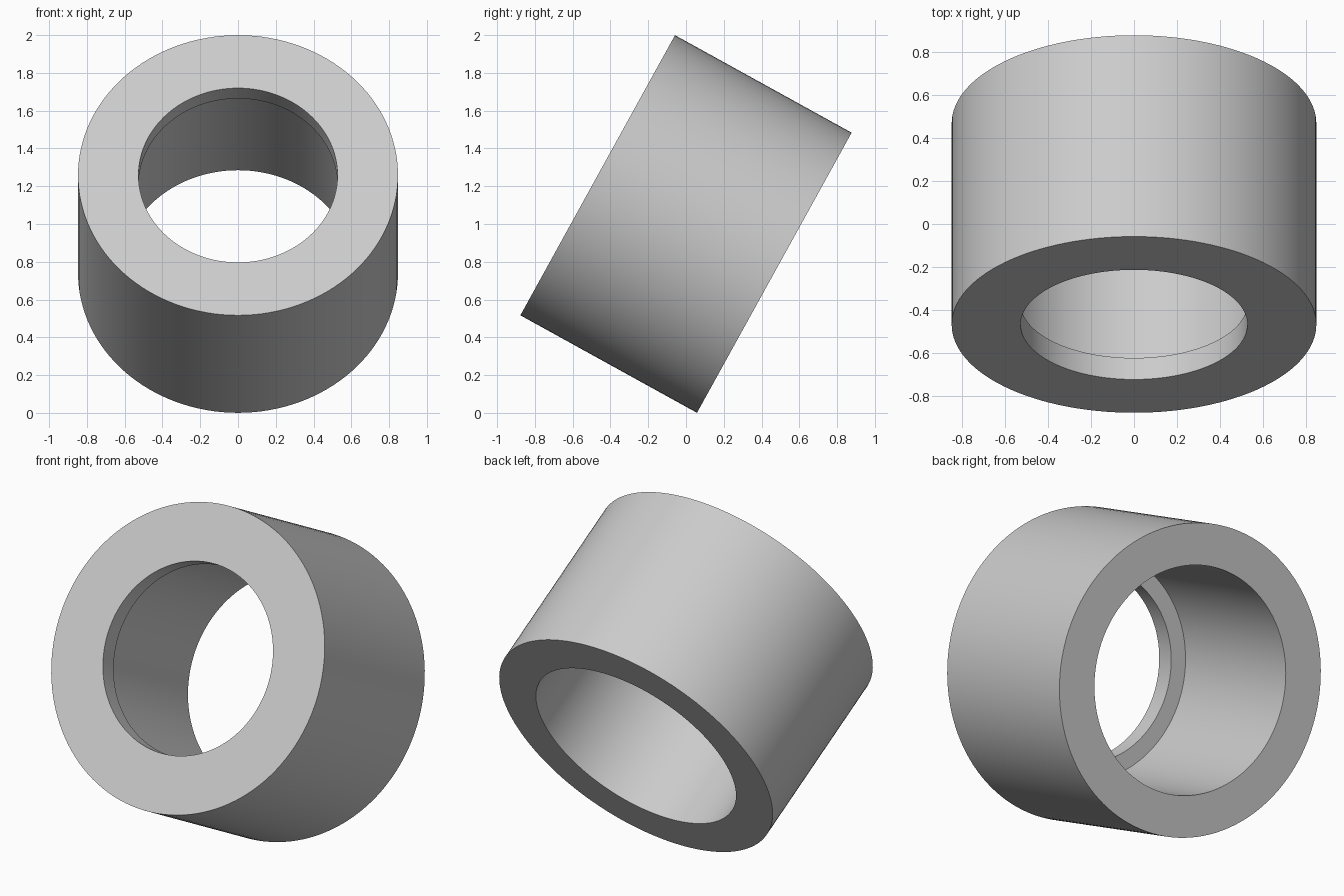
import bpy, bmesh, math

cube = bpy.data.objects.get("Cube")
if cube:
    bpy.data.objects.remove(cube, do_unlink=True)

OUTER, BORE, LIP = 0.847, 0.62, 0.527   # radii
HALF, LIP_DEPTH = 0.534, 0.114          # half length, lip thickness
SEGMENTS = 128
TILT = math.radians(61.1)

# Plain grey
grey = bpy.data.materials.new("plain_grey")
grey.use_nodes = True
colour = (0.6, 0.6, 0.6, 1)
grey.diffuse_color = colour
grey.node_tree.nodes["Principled BSDF"].inputs["Base Color"].default_value = colour

# Bushing: closed wall section with a narrow lip at the front, spun about its axis
section = [(OUTER, -HALF), (OUTER, HALF), (LIP, HALF), (LIP, HALF - LIP_DEPTH),
           (BORE, HALF - LIP_DEPTH), (BORE, -HALF)]
bm = bmesh.new()
verts = [bm.verts.new((r, 0, z)) for r, z in section]
edges = [bm.edges.new((v, verts[(i + 1) % len(verts)])) for i, v in enumerate(verts)]
bmesh.ops.spin(bm, geom=verts + edges, cent=(0, 0, 0), axis=(0, 0, 1),
               angle=math.tau, steps=SEGMENTS, use_merge=True)
bmesh.ops.remove_doubles(bm, verts=bm.verts, dist=0.0001)
bmesh.ops.recalc_face_normals(bm, faces=bm.faces)
mesh = bpy.data.meshes.new("bushing")
bm.to_mesh(mesh)
bm.free()
mesh.materials.append(grey)

# Tilt the axis so the lipped end looks forward and up
bushing = bpy.data.objects.new("bushing", mesh)
bpy.context.collection.objects.link(bushing)
bushing.rotation_euler.x = TILT
bushing.location.z = 1

bpy.ops.object.select_all(action="DESELECT")
bushing.select_set(True)
bpy.context.view_layer.objects.active = bushing
bpy.ops.object.shade_smooth_by_angle(angle=math.radians(30))
